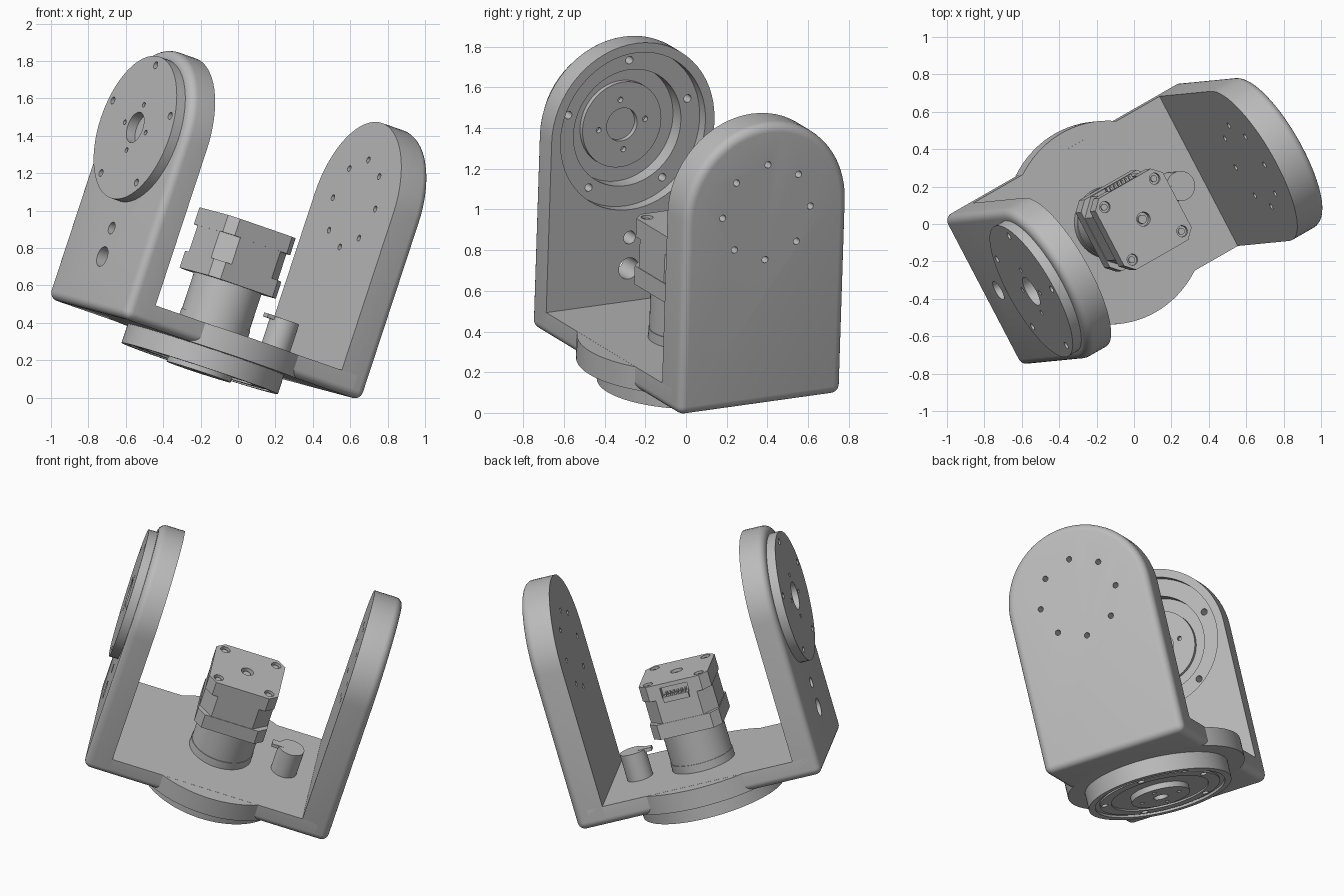
import bpy, bmesh, math
from mathutils import Matrix, Vector

cube = bpy.data.objects.get("Cube")
if cube:
    bpy.data.objects.remove(cube, do_unlink=True)

# Tilted frame: U runs across the arms, V along their width, W up the arms
U = Vector((0.83, 0.475, -0.288)).normalized()
W = Vector((0.311, 0.03, 0.95))
W = (W - U * W.dot(U)).normalized()
V = W.cross(U)
FRAME = Matrix.Translation((-0.172, 0.004, 0.256)) @ Matrix((U, V, W)).transposed().to_4x4()

grey = bpy.data.materials.new("plain_grey")
grey.use_nodes = True
grey.diffuse_color = (0.5, 0.5, 0.5, 1)
grey.node_tree.nodes["Principled BSDF"].inputs["Base Color"].default_value = (0.5, 0.5, 0.5, 1)

HALF, THICK, PIVOT, FILLET = 0.455, 0.12, 1.0, 0.045
LEFT_IN, LEFT_OUT, RIGHT_IN, RIGHT_OUT = -0.62, -0.775, 0.578, 0.76
parts = []


def finish(bm, name):
    bmesh.ops.recalc_face_normals(bm, faces=bm.faces)
    mesh = bpy.data.meshes.new(name)
    bm.to_mesh(mesh)
    bm.free()
    mesh.materials.append(grey)
    obj = bpy.data.objects.new(name, mesh)
    bpy.context.collection.objects.link(obj)
    parts.append(obj)
    return obj


def prism(name, points, lo, hi, axis="W", bevel=None):
    """Extrude a closed profile along U or W; bevel edges chosen by a rule."""
    bm = bmesh.new()
    place = (lambda a, b, t: (t, a, b)) if axis == "U" else (lambda a, b, t: (a, b, t))
    face = bm.faces.new([bm.verts.new(place(a, b, lo)) for a, b in points])
    new = bmesh.ops.extrude_face_region(bm, geom=[face])["geom"]
    step = Vector(place(0, 0, hi - lo))
    bmesh.ops.translate(bm, vec=step, verts=[g for g in new if isinstance(g, bmesh.types.BMVert)])
    bmesh.ops.recalc_face_normals(bm, faces=bm.faces)
    if bevel:
        edges = [e for e in bm.edges if bevel(e.verts[0].co, e.verts[1].co)]
        bmesh.ops.bevel(bm, geom=edges, offset=FILLET, segments=6, profile=0.5, affect="EDGES")
    return finish(bm, name)


def ring_points(radius, count, a=0.0, b=0.0, start=0.0):
    return [(a + radius * math.cos(start + math.tau * i / count),
             b + radius * math.sin(start + math.tau * i / count)) for i in range(count)]


def disc(name, radius, lo, hi, a=0.0, b=0.0, axis="W", sides=64):
    return prism(name, ring_points(radius, sides, a, b), lo, hi, axis)


def box(name, u, v, w):
    return prism(name, [(u[0], v[0]), (u[1], v[0]), (u[1], v[1]), (u[0], v[1])], *w)


def cut(obj, cutters):
    """Apply boolean cuts and keep only the finished mesh."""
    for c in cutters:
        mod = obj.modifiers.new("cut", "BOOLEAN")
        mod.operation, mod.solver, mod.object = "DIFFERENCE", "EXACT", c
    graph = bpy.context.evaluated_depsgraph_get()
    mesh = bpy.data.meshes.new_from_object(obj.evaluated_get(graph))
    obj.modifiers.clear()
    obj.data = mesh


def discard(cutters):
    for c in cutters:
        parts.remove(c)
        bpy.data.objects.remove(c, do_unlink=True)


# Upright arms: rounded top, filleted on the outer side
arch = [(-HALF, 0), (HALF, 0)] + [
    (HALF * math.cos(math.pi * i / 32), PIVOT + HALF * math.sin(math.pi * i / 32)) for i in range(33)]


def arm(name, inner, outer):
    def rule(p, q):
        rim = abs(p.x - outer) < 1e-4 and abs(q.x - outer) < 1e-4
        corner = abs(p.x - q.x) > 0.01 and p.z < 0.01
        return rim or corner
    return prism(name, arch, inner, outer, "U", rule)


left_arm = arm("disc_side_arm", LEFT_IN, LEFT_OUT)
right_arm = arm("plain_side_arm", RIGHT_IN, RIGHT_OUT)

# Ring of bolt holes in the plain arm
holes = [disc("hole", 0.017, 0.4, 0.9, a, b, "U", 16)
         for a, b in ring_points(0.245, 8, 0, PIVOT, math.pi / 2)]
cut(right_arm, holes)
discard(holes)

# Joint disc, stepped pocket and holes in the other arm
joint_disc = disc("joint_disc", 0.4, -0.762, -0.83, 0, PIVOT, "U")
joint_boss = disc("joint_boss", 0.22, -0.735, -0.765, 0, PIVOT, "U")
pockets = [disc("pocket", 0.405, -0.5, -0.68, 0, PIVOT, "U"),
           disc("pocket_step", 0.3, -0.5, -0.762, 0, PIVOT, "U")]
cable_holes = [disc("cable_hole", r, -0.5, -0.95, 0, h, "U", 32) for r, h in ((0.055, 0.29), (0.033, 0.45))]
bolts = [disc("bolt", 0.014, -0.5, -0.95, a, b, "U", 16) for a, b in ring_points(0.13, 4, 0, PIVOT, 0.1)]
bolts += [disc("bolt", 0.02, -0.5, -0.95, a, b, "U", 16)
          for a, b in ring_points(0.35, 5, 0, PIVOT, math.pi / 2)]
bore = [disc("bore", 0.085, -0.5, -0.95, 0, PIVOT, "U", 48)]
cut(left_arm, pockets + cable_holes + bolts[4:])
cut(joint_disc, bore + bolts)
cut(joint_boss, bore + bolts[:4])
discard(pockets + cable_holes + bolts + bore)

# Base plate with round middle
prism("base_plate", [(-HALF, 0), (HALF, 0), (HALF, THICK), (-HALF, THICK)], LEFT_IN - 0.1, RIGHT_IN + 0.1, "U",
      lambda p, q: abs(p.x - q.x) > 0.5 and p.z < 0.01 and q.z < 0.01)
disc("base_round", 0.545, 0, THICK - 0.0005, sides=96)

# Turntable under the base
turntable = disc("turntable", 0.44, -0.105, 0.02, sides=96)
recess = [disc("recess", 0.4, -0.2, -0.09)]
recess += [disc("bolt", 0.022, -0.2, -0.04, a, b, sides=16) for a, b in ring_points(0.34, 5)]
cut(turntable, recess)
discard(recess)
disc("turntable_ring", 0.37, -0.1, -0.08).data.transform(Matrix.Identity(4))
ring = parts[-1]
groove = [disc("groove", 0.3, -0.2, -0.088)]
groove += [disc("bolt", 0.022, -0.2, 0, a, b, sides=16) for a, b in ring_points(0.34, 5)]
cut(ring, groove)
discard(groove)
hub = disc("turntable_hub", 0.18, -0.125, -0.05)
hub_cuts = [disc("hub_bore", 0.045, -0.2, -0.08, sides=32)]
hub_cuts += [disc("bolt", 0.014, -0.2, -0.08, a, b, sides=16) for a, b in ring_points(0.12, 4)]
cut(hub, hub_cuts)
discard(hub_cuts)

# Motor: gearbox, end caps, stack with deeper corner chamfers
disc("gearbox", 0.19, 0.1, 0.38)
disc("gearbox_flange", 0.194, 0.1, 0.17)


def chamfered_square(half, c):
    quarter = [(half, half - c), (half - c, half)]
    points = []
    for _ in range(4):
        points += quarter
        quarter = [(-y, x) for x, y in quarter]
    return points


prism("motor_lower_cap", chamfered_square(0.217, 0.05), 0.375, 0.47)
prism("motor_stack", chamfered_square(0.214, 0.085), 0.46, 0.63)
top_cap = prism("motor_top_cap", chamfered_square(0.217, 0.05), 0.62, 0.715)
cuts = [disc("screw_hole", 0.03, 0.695, 0.8, a, b, sides=24)
        for a, b in ring_points(0.16 * math.sqrt(2), 4, start=math.pi / 4)]
cuts += [disc("shaft_hole", 0.038, 0.68, 0.8, sides=32),
         box("plug_slot", (-0.085, 0.085), (0.17, 0.3), (0.6, 0.69))]
cut(top_cap, cuts)
discard(cuts)
for a, b in ring_points(0.16 * math.sqrt(2), 4, start=math.pi / 4):
    disc("motor_screw", 0.018, 0.69, 0.705, a, b, sides=16)
disc("motor_shaft", 0.024, 0.67, 0.7, sides=24)

# Plug on the motor side
box("plug_body", (-0.08, 0.08), (0.16, 0.235), (0.6, 0.635))
for i in range(6):
    box("plug_pin", (-0.065 + 0.024 * i, -0.055 + 0.024 * i), (0.16, 0.23), (0.63, 0.65))

# Small round switch with a tab
disc("switch_body", 0.08, 0.1, 0.29, 0.4, 0, sides=40)
box("switch_tab", (0.28, 0.36), (-0.025, 0.025), (0.27, 0.292))

# Tilt every part into place and shade
for obj in parts:
    obj.data.transform(FRAME)
    obj.data.shade_smooth()
    obj.data.set_sharp_from_angle(angle=math.radians(30))
